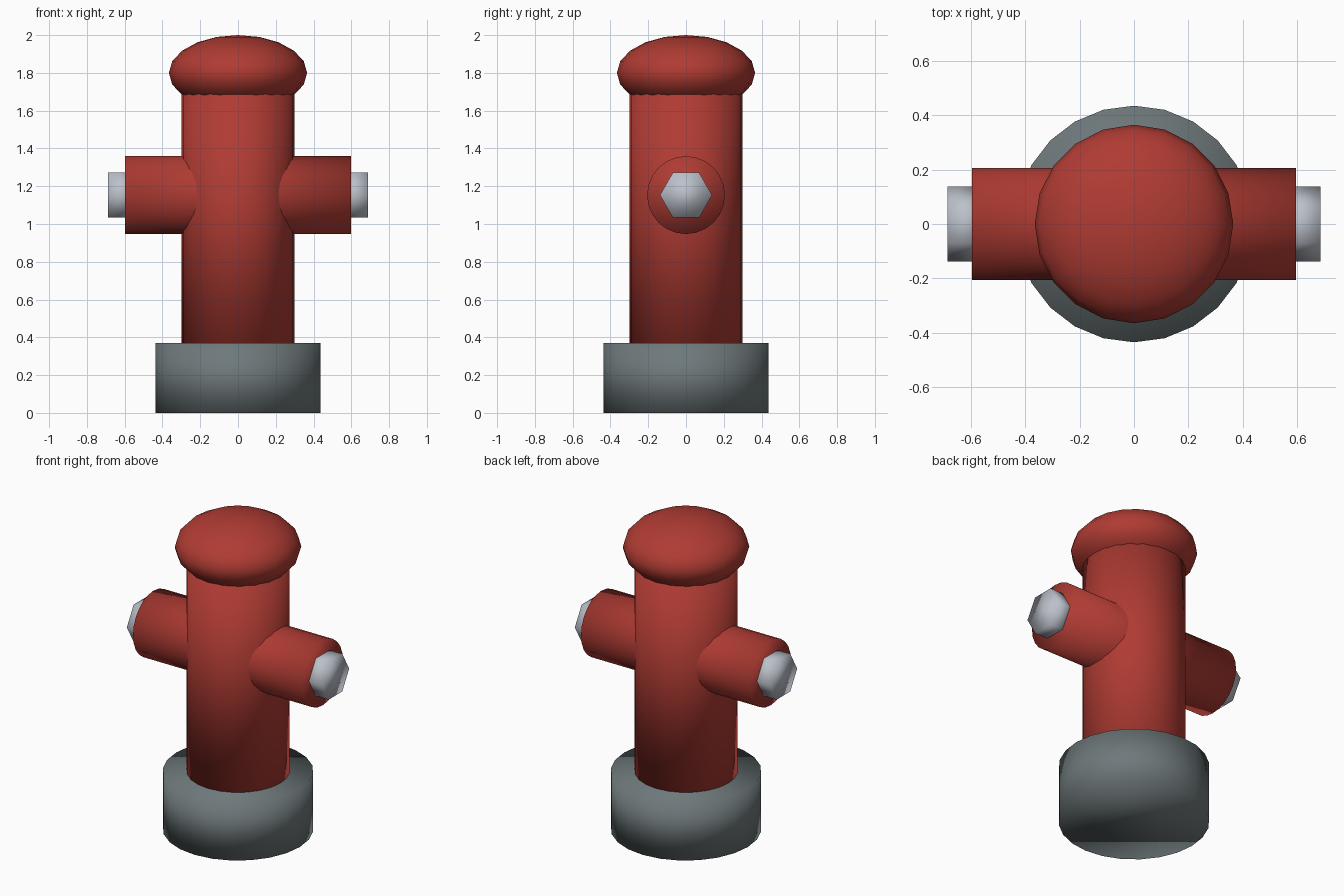
import bpy
from math import pi

cube = bpy.data.objects.get("Cube")
if cube:
    bpy.data.objects.remove(cube, do_unlink=True)


def material(name, rgb):
    m = bpy.data.materials.new(name)
    m.use_nodes = True
    color = (*rgb, 1)
    m.diffuse_color = color
    bsdf = next(n for n in m.node_tree.nodes if n.type == "BSDF_PRINCIPLED")
    bsdf.inputs["Base Color"].default_value = color
    return m


red = material("hydrant red", (0.43, 0.044, 0.033))
stone = material("base grey", (0.155, 0.187, 0.195))
steel = material("bolt steel", (0.50, 0.53, 0.59))


def finish(name, mat):
    obj = bpy.context.object
    obj.name = name
    obj.data.materials.append(mat)
    bpy.ops.object.shade_smooth()
    return obj


def cylinder(name, mat, sides, radius, length, center, sideways=False):
    bpy.ops.mesh.primitive_cylinder_add(
        vertices=sides, radius=radius, depth=length, location=center,
        rotation=(0, pi / 2 if sideways else 0, 0))
    return finish(name, mat)


# Base and barrel
cylinder("base", stone, 24, 0.436, 0.37, (0, 0, 0.185))
cylinder("barrel", red, 24, 0.298, 1.48, (0, 0, 1.06))

# Flattened dome cap
bpy.ops.mesh.primitive_uv_sphere_add(
    segments=20, ring_count=10, radius=1, location=(0, 0, 1.8))
cap = finish("cap", red)
cap.scale = (0.366, 0.366, 0.2)

# Side outlets, one pipe running through the barrel
ARM_Z = 1.153
cylinder("outlet_pipe", red, 24, 0.206, 1.194, (0, 0, ARM_Z), True)

# Hexagonal bolts on the outlet ends
for side, sign in (("left", 1), ("right", -1)):
    cylinder(side + "_bolt", steel, 6, 0.138, 0.14,
             (sign * 0.618, 0, ARM_Z), True)
